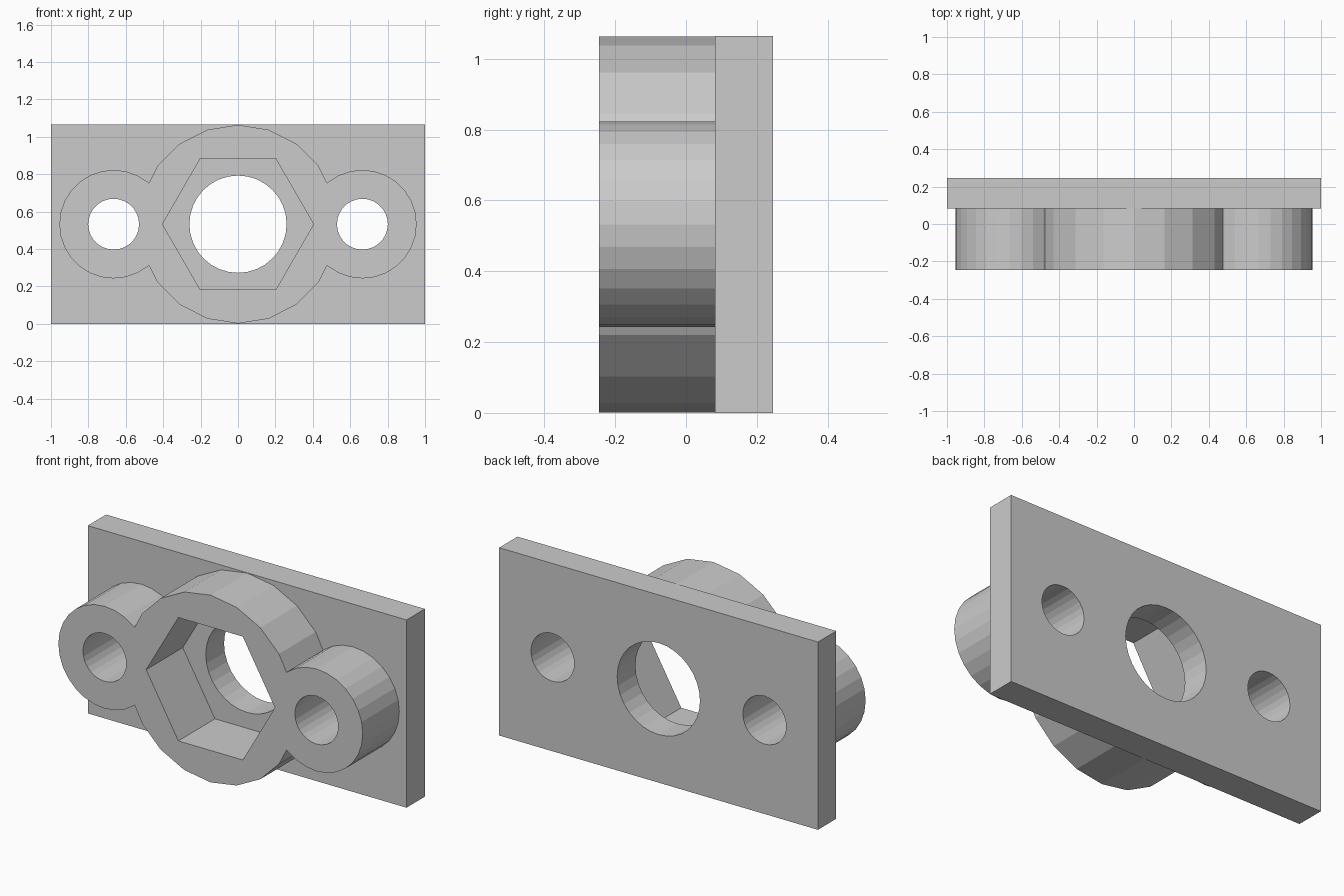
import bpy
from math import pi

if "Cube" in bpy.data.objects:
    bpy.data.objects.remove(bpy.data.objects["Cube"], do_unlink=True)

MID = 0.5325            # height of the axis through all bores
FRONT, STEP, BACK = -0.246, 0.082, 0.246
EAR_X = 0.665

grey = bpy.data.materials.new("light grey")
grey.use_nodes = True
grey.diffuse_color = (0.6, 0.6, 0.6, 1)
grey.node_tree.nodes["Principled BSDF"].inputs["Base Color"].default_value = (0.6, 0.6, 0.6, 1)


def prism(name, x, radius, y0, y1, sides, turn=0.0):
    """Prism along y; the first corner points up unless turned."""
    bpy.ops.mesh.primitive_cylinder_add(
        vertices=sides, radius=radius, depth=y1 - y0,
        location=(0, 0, 0), rotation=(0, 0, turn))
    ob = bpy.context.object
    bpy.ops.object.transform_apply(location=False, rotation=True, scale=False)
    ob.rotation_euler.x = pi / 2
    ob.location = (x, (y0 + y1) / 2, MID)
    ob.name = name
    ob.data.materials.append(grey)
    return ob


def combine(target, tool, operation):
    """Apply a boolean and discard the tool."""
    mod = target.modifiers.new(operation.lower(), 'BOOLEAN')
    mod.operation = operation
    mod.solver = 'EXACT'
    mod.object = tool
    tool.hide_render = True
    bpy.context.view_layer.objects.active = target
    bpy.ops.object.modifier_apply(modifier=mod.name)
    bpy.data.objects.remove(tool, do_unlink=True)


# Rectangular back plate
bpy.ops.mesh.primitive_cube_add(size=1, location=(0, (STEP + BACK) / 2, MID))
plate = bpy.context.object
plate.name = "flange_plate"
plate.scale = (2, BACK - STEP, 2 * MID)
bpy.ops.object.transform_apply(location=False, rotation=False, scale=True)
plate.data.materials.append(grey)

# Round housing with an ear on each side, sunk into the plate
housing = prism("nut_housing", 0, 0.531, FRONT, STEP + 0.05, 20)
for side in (-1, 1):
    ear = prism("ear", side * EAR_X, 0.29, FRONT, STEP + 0.05, 28)
    combine(housing, ear, 'UNION')
combine(plate, housing, 'UNION')

# Hexagonal pocket, centre bore and screw holes
combine(plate, prism("hex_pocket", 0, 0.404, FRONT - 0.1, STEP, 6, pi / 6), 'DIFFERENCE')
combine(plate, prism("centre_bore", 0, 0.26, FRONT - 0.1, BACK + 0.1, 32), 'DIFFERENCE')
for side in (-1, 1):
    hole = prism("screw_hole", side * EAR_X, 0.136, FRONT - 0.1, BACK + 0.1, 28)
    combine(plate, hole, 'DIFFERENCE')

plate.name = "flanged_nut_holder"
